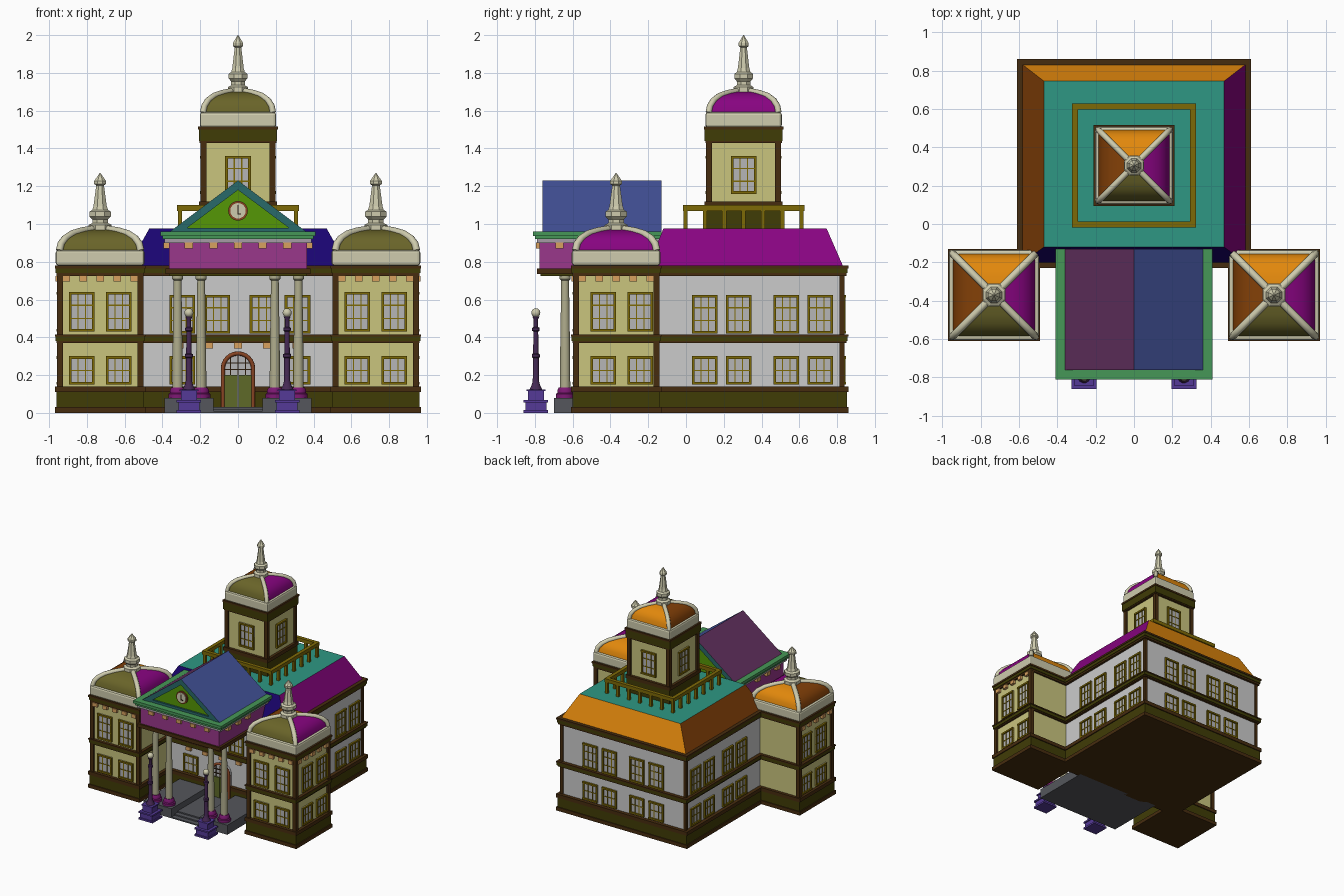
import bpy, bmesh, math
from mathutils import Matrix, Vector

if "Cube" in bpy.data.objects:
    bpy.data.objects.remove(bpy.data.objects["Cube"])

PAL = dict(cream=(200, 195, 125), stone=(205, 202, 172), olive=(66, 62, 14), brown=(72, 48, 22),
           gold=(125, 105, 15), glass=(180, 180, 182), orange=(225, 135, 20), rust=(130, 66, 16),
           magenta=(135, 12, 128), navy=(32, 12, 112), teal=(50, 150, 130), moss=(105, 100, 45),
           frieze=(152, 58, 138), lilac=(165, 155, 165), green=(72, 150, 88), plum=(95, 50, 92),
           blue=(68, 82, 150), lime=(85, 150, 15), rake=(45, 105, 105), peach=(215, 160, 95),
           violet=(85, 60, 150), post=(72, 45, 85), plumbase=(125, 30, 115), door=(95, 105, 45),
           red=(135, 70, 40), step=(85, 87, 92), column=(175, 172, 140), dark=(45, 32, 18))


def mat(c):
    m = bpy.data.materials.get(c) or bpy.data.materials.new(c)
    m.diffuse_color = [(v / 255) ** 2.2 for v in PAL[c]] + [1]
    m.use_nodes = True
    m.node_tree.nodes["Principled BSDF"].inputs["Base Color"].default_value = m.diffuse_color
    return m


def finish(name, bm, cols, smooth=False):
    bmesh.ops.recalc_face_normals(bm, faces=bm.faces)
    me = bpy.data.meshes.new(name)
    bm.to_mesh(me)
    bm.free()
    ob = bpy.data.objects.new(name, me)
    bpy.context.collection.objects.link(ob)
    for c in cols:
        if c:
            me.materials.append(mat(c))
    if smooth:
        bpy.ops.object.select_all(action='DESELECT')
        ob.select_set(True)
        bpy.context.view_layer.objects.active = ob
        bpy.ops.object.shade_smooth_by_angle(angle=math.radians(35))
    return ob


def boxes(name, items, col, M=Matrix()):
    """items: (x0, x1, y0, y1, z0, z1)"""
    bm = bmesh.new()
    for x0, x1, y0, y1, z0, z1 in items:
        T = M @ Matrix.Translation(((x0 + x1) / 2, (y0 + y1) / 2, (z0 + z1) / 2))
        bmesh.ops.create_cube(bm, size=1, matrix=T @ Matrix.Diagonal((x1 - x0, y1 - y0, z1 - z0, 1)))
    return finish(name, bm, [col])


def lathe(name, prof, x, y, col, n=16, z=0, s=1):
    bm = bmesh.new()
    rings = [[bm.verts.new((x + s * r * math.cos(a), y + s * r * math.sin(a), z + h))
              for a in [(i + .5) * 2 * math.pi / n for i in range(n)]] for r, h in prof]
    for a, b in zip(rings, rings[1:]):
        for i in range(n):
            bm.faces.new((a[i], a[(i + 1) % n], b[(i + 1) % n], b[i]))
    bm.faces.new(rings[0])
    bm.faces.new(rings[-1])
    return finish(name, bm, [col], n > 8)


def prism(name, pts, y0, y1, cols, edge_mats=()):
    """Extrude an xz outline along y; edge_mats gives a material slot for single sides."""
    bm = bmesh.new()
    a, b = [[bm.verts.new((x, y, z)) for x, z in pts] for y in (y0, y1)]
    bm.faces.new(a)
    bm.faces.new(b)
    for i in range(len(pts)):
        j = (i + 1) % len(pts)
        f = bm.faces.new((a[i], a[j], b[j], b[i]))
        f.material_index = dict(edge_mats).get(i, 0)
    return finish(name, bm, cols)


def tube(name, lines, r, col):
    cu = bpy.data.curves.new(name, 'CURVE')
    cu.dimensions, cu.bevel_depth, cu.bevel_resolution, cu.use_fill_caps = '3D', r, 2, True
    for pts in lines:
        sp = cu.splines.new('POLY')
        sp.points.add(len(pts) - 1)
        for p, q in zip(sp.points, pts):
            p.co = (*q, 1)
    ob = bpy.data.objects.new(name, cu)
    bpy.context.collection.objects.link(ob)
    cu.materials.append(mat(col))


def side(cx, cy, k):
    """Frame of wall side k: 0 front, 1 right, 2 back, 3 left."""
    return Matrix.Translation((cx, cy, 0)) @ Matrix.Rotation(k * math.pi / 2, 4, 'Z')


def windows(name, M, d, centres, z0, z1, rows):
    frame, glass, bars, w, t = [], [], [], .068, .014
    for c in centres:
        a, b = c - w, c + w
        frame += [(a, a + t, -d - .014, -d + .01, z0, z1), (b - t, b, -d - .014, -d + .01, z0, z1),
                  (a, b, -d - .016, -d + .01, z0, z0 + t), (a, b, -d - .016, -d + .01, z1 - t, z1)]
        glass.append((a, b, -d - .004, -d + .01, z0, z1))
        bars += [(c + o - .003, c + o + .003, -d - .008, -d, z0, z1) for o in (-.02, .02)]
        for i in range(1, rows):
            h = z0 + (z1 - z0) * i / rows
            bars.append((a, b, -d - .008, -d, h - .003, h + .003))
    boxes(name + "_glass", glass, 'glass', M)
    boxes(name + "_frames", frame, 'gold', M)
    boxes(name + "_bars", bars, 'gold', M)


def trims(name, x0, x1, y0, y1, layers):
    for i, (z0, z1, e, c) in enumerate(layers):
        boxes(f"{name}_trim_{i}", [(x0 - e, x1 + e, y0 - e, y1 + e, z0, z1)], c)


def corners(name, x0, x1, y0, y1, z0, z1, e, w=.018):
    boxes(name + "_corner_posts", [(x - e if x == x0 else x - w, x + w if x == x0 else x + e,
                                    y - e if y == y0 else y - w, y + w if y == y0 else y + e, z0, z1)
                                   for x in (x0, x1) for y in (y0, y1)], 'brown')


FINIAL = [(.066, -.01), (.066, .025), (.045, .035), (.045, .055), (.062, .07), (.062, .095), (.045, .105),
          (.038, .125), (.022, .235), (.034, .242), (.034, .258), (.002, .3)]
DOME = [(.215, 0), (.207, .035), (.185, .065), (.15, .088), (.10, .103), (.04, .113)]


def dome(name, cx, cy, z, s):
    """Square cap: plain band, four curved panels, corner ribs and finial."""
    h = .235 * s
    ob = boxes(name + "_dome_band", [(cx - h, cx + h, cy - h, cy + h, z, z + .082)], 'stone')
    bv = ob.modifiers.new("bevel", 'BEVEL')
    bv.width, bv.segments = .014, 2
    bm = bmesh.new()
    z += .08
    for k in range(4):
        M = side(cx, cy, k)
        rows = [[bm.verts.new(M @ Vector((q * r * s, -r * s, z + u))) for q in (-1, 1)] for r, u in DOME]
        for a, b in zip(rows, rows[1:]):
            bm.faces.new((a[0], a[1], b[1], b[0])).material_index = k
    finish(name + "_dome_panels", bm, ['moss', 'magenta', 'orange', 'rust'], True)
    tube(name + "_dome_ribs", [[(cx + p * r * s, cy + q * r * s, z + u) for r, u in DOME]
                               for p in (-1, 1) for q in (-1, 1)], .019 * s, 'stone')
    lathe(name + "_finial", FINIAL, cx, cy, 'stone', 8, z + .11, s)


BASE = [(0, .03, .03, 'brown'), (.03, .11, .022, 'olive'), (.11, .14, .03, 'brown'),
        (.37, .38, .02, 'brown'), (.38, .405, .026, 'olive'), (.405, .415, .03, 'brown'),
        (.725, .74, .02, 'brown'), (.74, .765, .025, 'olive'), (.765, .78, .03, 'brown')]

# Main block
X, Y0, Y1, CY = .58, -.2, .83, .315
boxes("main_walls", [(-X, X, Y0, Y1, .01, .77)], None)
trims("main", -X, X, Y0, Y1, BASE)
corners("main", -X, X, Y0, Y1, .14, .73, .008)
quad = (-.308, -.128, .128, .308)
for k, d in ((1, X), (2, Y1 - CY), (3, X)):
    cs = (-.215, -.035, .215, .395) if k == 1 else (-.395, -.215, .035, .215) if k == 3 else quad
    windows(f"main_upper_windows_{k}", side(0, CY, k), d, cs, .42, .625, 3)
    windows(f"main_lower_windows_{k}", side(0, CY, k), d, cs, .15, .30, 2)
windows("front_upper_windows", side(0, CY, 0), CY - Y0, (-.295, -.11, .13, .315), .42, .625, 3)
windows("front_lower_windows", side(0, CY, 0), CY - Y0, (-.295, .315), .15, .30, 2)
boxes("front_brackets", [(x - .022, x + .022, -.225, -.19, .34, .37) for x in (-.31, -.155, 0, .155, .31)], 'peach')

# Hipped roof with flat top, one colour per slope
bm = bmesh.new()
lo = [bm.verts.new(p) for p in ((-.58, -.2, .78), (.58, -.2, .78), (.58, .83, .78), (-.58, .83, .78))]
hi = [bm.verts.new(p) for p in ((-.47, -.12, .975), (.47, -.12, .975), (.47, .745, .975), (-.47, .745, .975))]
for i in range(4):
    j = (i + 1) % 4
    bm.faces.new((lo[i], lo[j], hi[j], hi[i])).material_index = i
bm.faces.new(hi).material_index = 4
finish("main_roof", bm, ['navy', 'magenta', 'orange', 'rust', 'teal'])

# Front corner towers
for s, n in ((-1, "left_tower"), (1, "right_tower")):
    cx, cy, h = .73 * s, -.37, .215
    b = (cx - h, cx + h, cy - h, cy + h)
    boxes(n + "_walls", [(*b, .01, .77)], 'cream')
    trims(n, *b, [(p, q, e - .005, c) for p, q, e, c in BASE])
    corners(n, *b, .14, .73, .014)
    k = 1 if s > 0 else 3
    for kk, o in ((0, 0), (k, .03 * s)):
        cs = (o - .098, o + .098)
        M = side(cx, cy, kk)
        windows(f"{n}_upper_windows_{kk}", M, h, cs, .43, .64, 3)
        windows(f"{n}_lower_windows_{kk}", M, h, cs, .15, .30, 2)
        boxes(f"{n}_brackets_{kk}", [(x - .02, x + .02, -h - .022, -h, .695, .726)
                                     for x in (-.18, -.09, 0, .09, .18)], 'peach', M)
    dome(n, cx, cy, .78, 1)

# Central tower
TY, h = .305, .185
b = (-h, h, TY - h, TY + h)
boxes("central_tower_walls", [(*b, .97, 1.5)], 'cream')
trims("central_tower", *b, [(.97, 1.09, .015, 'olive'), (1.09, 1.12, .022, 'brown'),
                            (1.43, 1.445, .018, 'brown'), (1.44, 1.5, .022, 'olive'), (1.5, 1.515, .026, 'brown')])
corners("central_tower", *b, 1.12, 1.44, .014)
for k in range(4):
    windows(f"central_tower_window_{k}", side(0, TY, k), h, (0,), 1.16, 1.36, 3)
    R = .307
    boxes(f"roof_balustrade_{k}", [(-R - .015, R + .015, -R - .015, -R + .015, 1.07, 1.10)] +
          [(x - .011, x + .011, -R - .011, -R + .011, .97, 1.08)
           for x in [-R + i * R / 3 for i in range(7)]], 'gold', side(0, TY, k))
dome("central_tower", 0, TY, 1.51, .86)

# Portico entablature
for i, (w, y, z0, z1, c) in enumerate([(.365, -.77, .725, .735, 'olive'), (.385, -.79, .735, .765, 'brown'),
                                       (.365, -.775, .76, .905, 'frieze'), (.39, -.79, .9, .925, 'lilac'),
                                       (.40, -.80, .92, .94, 'green'), (.41, -.81, .937, .96, 'green')]):
    boxes(f"entablature_{i}", [(-w, w, y, -.13, z0, z1)], c)
boxes("entablature_brackets", [(x - .022, x + .022, -.795, -.77, .87, .901)
                               for x in (-.26, -.13, 0, .13, .26)] +
      [(s * .38 - .015, s * .38 + .015, y - .022, y + .022, .87, .901)
       for s in (-1, 1) for y in (-.67, -.54, -.41)], 'peach')

# Gable roof and pediment
for s, n, c in ((-1, "left", 'plum'), (1, "right", 'blue')):
    prism(f"portico_roof_{n}", [(s * .36, .96), (0, 1.23), (0, 1.18), (s * .295, .96)], -.76, -.13, ['rake', c], [(0, 1)])
prism("pediment", [(-.31, .96), (.31, .96), (0, 1.19)], -.74, -.145, ['lime'])
boxes("pediment_sill", [(-.32, .32, -.755, -.73, .955, .98)], 'rake')

# Clock
for n, r, y, c in (("clock_rim", .052, -.75, 'red'), ("clock_face", .041, -.755, 'stone')):
    prism(n, [(r * math.cos(i * math.pi / 12), 1.07 + r * math.sin(i * math.pi / 12)) for i in range(24)], y, -.735, [c])
boxes("clock_hands", [(-.003, .003, -.759, -.754, 1.065, 1.1), (-.003, .015, -.759, -.754, 1.05, 1.056),
                      (-.003, .003, -.759, -.754, 1.05, 1.07)], 'dark')

# Steps, pedestals and columns
boxes("steps", [(-.14, .14, y, -.2, 0, z) for y, z in ((-.7, .01), (-.66, .02), (-.62, .03))], 'step')
boxes("pedestals", [(-.39, -.13, -.7, -.2, 0, .08), (.13, .39, -.7, -.2, 0, .08)], 'step')
for i, x in enumerate((-.32, -.195, .195, .32)):
    lathe(f"column_{i}", [(.028, .12), (.027, .3), (.021, .7), (.03, .71), (.03, .73)], x, -.64, 'column')
    lathe(f"column_base_{i}", [(.05, .08), (.05, .1), (.042, .105), (.042, .12), (.034, .135)], x, -.64, 'plumbase')

# Arched door
arc = [(math.cos(i * math.pi / 12), math.sin(i * math.pi / 12)) for i in range(13)]
door = [(.08, .03)] + [(.08 * c, .235 + .08 * s) for c, s in arc] + [(-.08, .03)]
prism("door_glass", door, -.234, -.19, ['glass'])
tube("door_frame", [[(x, -.235, z) for x, z in door]], .011, 'red')
boxes("door_leaves", [(-.078, -.002, -.242, -.2, .03, .2), (.002, .078, -.242, -.2, .03, .2)], 'door')
boxes("door_bars", [(x - .003, x + .003, -.24, -.23, .2, .3) for x in (-.04, 0, .04)] +
      [(-.078, .078, -.24, -.23, z - .003, z + .003) for z in (.23, .265)], 'dark')

# Street lamps
for s, n in ((-1, "left_lamp"), (1, "right_lamp")):
    x, y = .26 * s, -.795
    boxes(n + "_base", [(x - w, x + w, y - w, y + w, z0, z1) for w, z0, z1 in
                        ((.065, 0, .015), (.056, .015, .055), (.065, .055, .068), (.042, .068, .115), (.05, .115, .125))], 'violet')
    lathe(n + "_post", [(.034, .125), (.022, .15), (.017, .17), (.016, .29), (.022, .295), (.022, .31), (.015, .315),
                        (.013, .43), (.02, .435), (.02, .45), (.012, .455), (.012, .495), (.02, .51)], x, y, 'post', 12)
    lathe(n + "_globe", [(.024 * math.sin(a) + .0005, .53 - .024 * math.cos(a))
                         for a in [i * math.pi / 8 for i in range(9)]], x, y, 'stone', 12)
